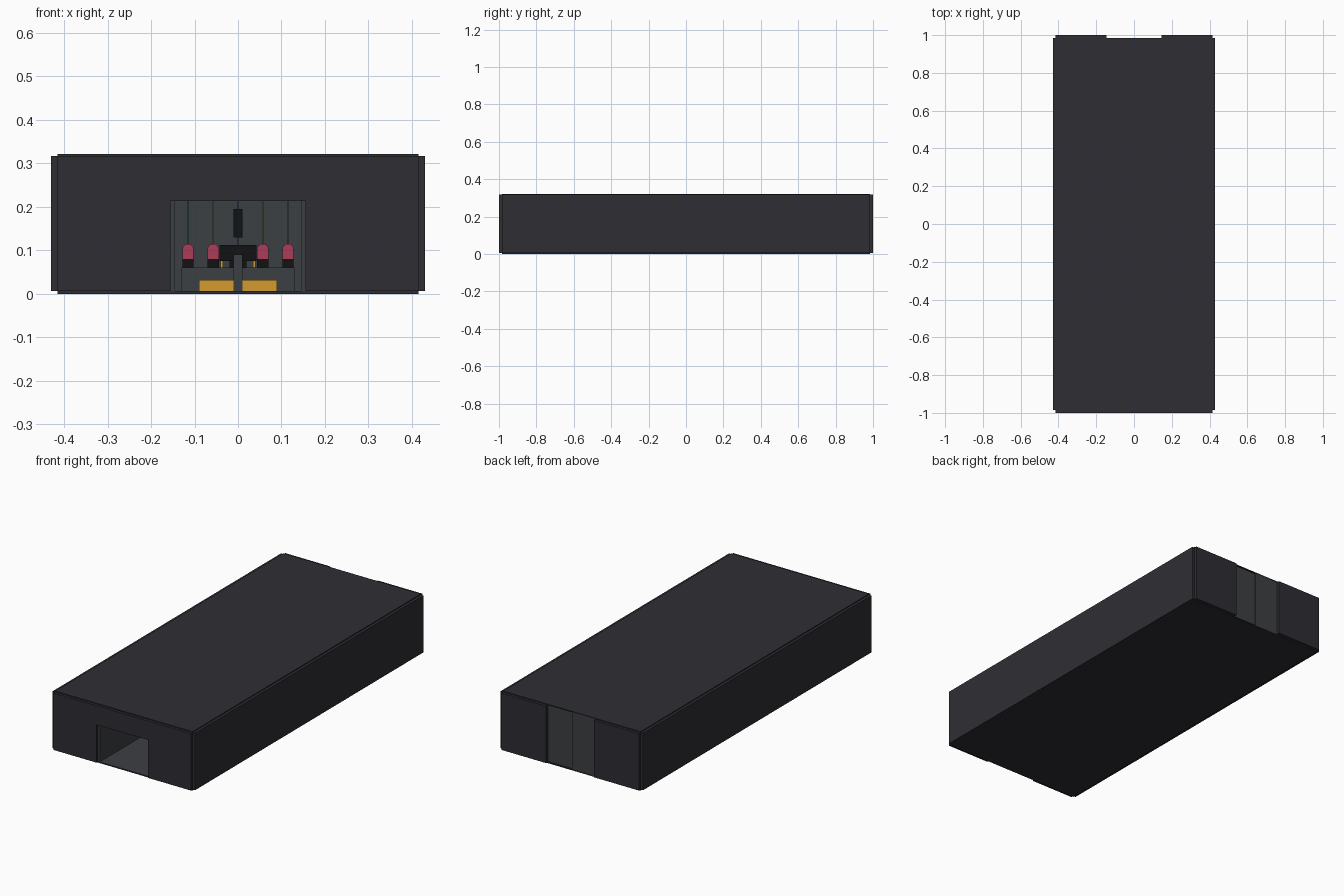
import bpy, bmesh

if "Cube" in bpy.data.objects:
    bpy.data.objects.remove(bpy.data.objects["Cube"])


def material(name, rgb):
    m = bpy.data.materials.new(name)
    m.diffuse_color = (*rgb, 1)
    m.use_nodes = True
    m.node_tree.nodes["Principled BSDF"].inputs["Base Color"].default_value = m.diffuse_color
    return m


shell = material("shell_charcoal", (0.027, 0.027, 0.034))
slate = material("slate", (0.045, 0.05, 0.055))
black = material("black", (0.006, 0.006, 0.007))
amber = material("amber", (0.65, 0.33, 0.03))
rose = material("rose", (0.42, 0.045, 0.1))


def prism(name, profile, y0, y1, mat):
    """Extrude an x-z outline along y."""
    bm = bmesh.new()
    face = bm.faces.new([bm.verts.new((x, y0, z)) for x, z in profile])
    out = bmesh.ops.extrude_face_region(bm, geom=[face])
    bmesh.ops.translate(bm, vec=(0, y1 - y0, 0),
                        verts=[v for v in out["geom"] if isinstance(v, bmesh.types.BMVert)])
    bmesh.ops.recalc_face_normals(bm, faces=bm.faces)
    me = bpy.data.meshes.new(name)
    bm.to_mesh(me)
    bm.free()
    me.materials.append(mat)
    ob = bpy.data.objects.new(name, me)
    bpy.context.collection.objects.link(ob)
    return ob


def box(name, x0, x1, y0, y1, z0, z1, mat):
    return prism(name, [(x0, z0), (x1, z0), (x1, z1), (x0, z1)], y0, y1, mat)


W, L, T = 0.415, 0.985, 0.015
Z0, Z1 = 0.006, 0.317

# Outer panels, leaving the corner notches
box("floor", -W, W, -L, L, 0, Z0, shell)
box("roof", -W, W, -L, L, Z1, 0.322, shell)
prism("front_wall", [(-W, Z0), (-0.155, Z0), (-0.155, 0.213), (0.155, 0.213),
                     (0.155, Z0), (W, Z0), (W, Z1), (-W, Z1)], -1, -L, shell)
for s, side in ((-1, "left"), (1, "right")):
    box(f"{side}_wall", s * W, s * (W + T), -L, L, Z0, Z1, shell)
    box(f"{side}_back_wall", s * 0.145, s * W, L, 1, Z0, Z1, shell)
    # Entrance passage lining
    box(f"{side}_passage_wall", s * 0.145, s * 0.155, -L, -0.55, Z0, Z1, slate)

# Recessed sliding doors at the back, one leaf slightly behind
box("back_door_front_leaf", -0.15, 0, 0.965, 0.984, Z0, Z1, slate)
box("back_door_rear_leaf", 0, 0.15, 0.96, 0.978, Z0, Z1, slate)
box("passage_floor", -0.145, 0.145, -L, -0.55, Z0, Z0 + 0.001, slate)

# Interior stage with its front blocks and lectern
box("stage", -0.13, 0.13, -0.25, 0.6, Z0, 0.06, slate)
box("lectern", -0.01, 0.01, -0.3, -0.26, Z0, 0.09, slate)
box("console", -0.042, 0.042, 0.1, 0.2, 0.075, 0.112, black)
box("console_foot", -0.02, 0.02, 0.12, 0.18, 0.06, 0.075, black)
box("hanging_screen", -0.01, 0.01, 0.5, 0.52, 0.13, 0.195, black)
for s in (-1, 1):
    box("front_block", s * 0.01, s * 0.09, -0.3, -0.25, Z0, 0.032, amber)
    box("console_leg", s * 0.034, s * 0.04, 0.14, 0.16, 0.06, 0.075, amber)

# Seats with chamfered backs on dark bases
for i, x in enumerate((-0.115, -0.057, 0.057, 0.115)):
    w = 0.013
    box(f"seat_base_{i}", x - w, x + w, 0, 0.06, 0.06, 0.08, black)
    prism(f"seat_{i}", [(x - w, 0.08), (x + w, 0.08), (x + w, 0.106),
                        (x + 0.006, 0.115), (x - 0.006, 0.115), (x - w, 0.106)],
          0, 0.06, rose)

# Thin coloured light strips on the far wall
for x, rgb in ((-0.115, (0, 0.2, 0.16)), (-0.057, (0.2, 0.2, 0.05)),
               (0, (0.15, 0.03, 0.12)), (0.057, (0.08, 0.25, 0.03)),
               (0.115, (0.1, 0.1, 0.11))):
    box("light_strip", x - 0.0012, x + 0.0012, 0.7, 0.703, Z0, Z1, material("strip", rgb))
